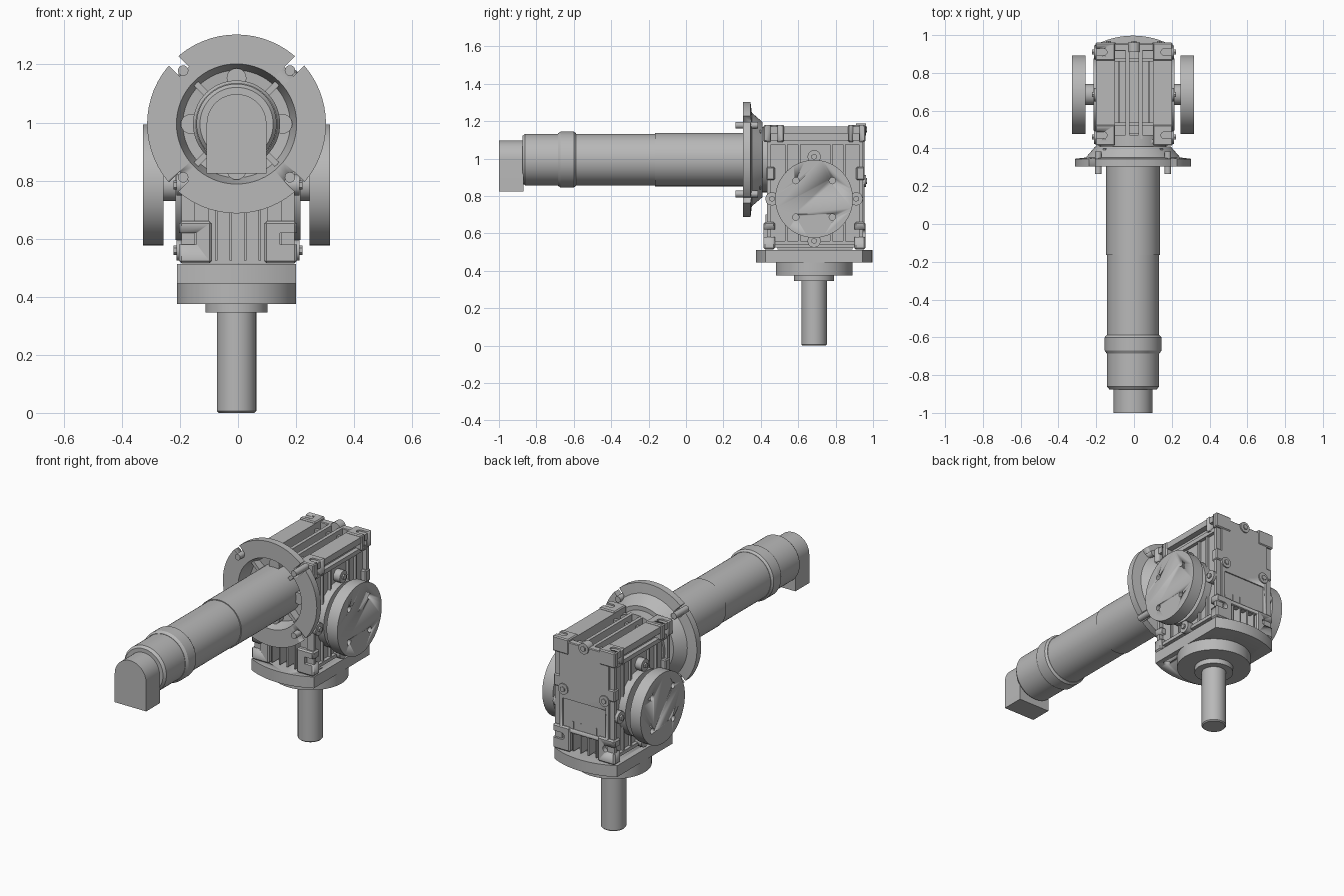
import bpy, bmesh, math
from mathutils import Vector

if "Cube" in bpy.data.objects:
    bpy.data.objects.remove(bpy.data.objects["Cube"], do_unlink=True)

grey = bpy.data.materials.new("machine grey")
grey.use_nodes = True
grey.diffuse_color = (0.48, 0.48, 0.48, 1)
grey.node_tree.nodes["Principled BSDF"].inputs["Base Color"].default_value = grey.diffuse_color

CX, CY, MZ, HZ = -0.005, 0.685, 0.995, 0.785   # output centre, motor axis, side axis


def finish(name, bm):
    bmesh.ops.recalc_face_normals(bm, faces=bm.faces)
    mesh = bpy.data.meshes.new(name)
    bm.to_mesh(mesh)
    bm.free()
    mesh.materials.append(grey)
    ob = bpy.data.objects.new(name, mesh)
    bpy.context.collection.objects.link(ob)
    bpy.ops.object.select_all(action='DESELECT')
    bpy.context.view_layer.objects.active = ob
    ob.select_set(True)
    bpy.ops.object.shade_smooth_by_angle(angle=math.radians(32))
    return ob


def box(name, xr, yr, zr, bevel=0):
    bm = bmesh.new()
    bmesh.ops.create_cube(bm, size=1)
    for v in bm.verts:
        v.co = [(r[0] + r[1]) / 2 + c * (r[1] - r[0]) for r, c in zip((xr, yr, zr), v.co)]
    if bevel:
        bmesh.ops.bevel(bm, geom=bm.edges[:], offset=bevel, segments=1, affect='EDGES')
    return finish(name, bm)


def cyl(name, r, a, b, r2=None, sides=48):
    a, b = Vector(a), Vector(b)
    bm = bmesh.new()
    bmesh.ops.create_cone(bm, cap_ends=True, segments=sides, radius1=r,
                          radius2=r if r2 is None else r2, depth=(b - a).length)
    rot = (b - a).to_track_quat('Z', 'Y')
    for v in bm.verts:
        v.co = rot @ v.co + (a + b) / 2
    return finish(name, bm)


def lathe(name, profile, steps=64):
    """Revolve closed (radius, y) profile around the motor axis."""
    bm = bmesh.new()
    rings = []
    for i in range(steps):
        t = 2 * math.pi * i / steps
        rings.append([bm.verts.new((CX + r * math.cos(t), y, MZ + r * math.sin(t))) for r, y in profile])
    n = len(profile)
    for i in range(steps):
        p, q = rings[i], rings[(i + 1) % steps]
        for j in range(n):
            bm.faces.new((p[j], p[(j + 1) % n], q[(j + 1) % n], q[j]))
    return finish(name, bm)


def prism(name, points, offset):
    bm = bmesh.new()
    face = bm.faces.new([bm.verts.new(p) for p in points])
    new = bmesh.ops.extrude_face_region(bm, geom=[face])["geom"]
    bmesh.ops.translate(bm, vec=offset, verts=[v for v in new if isinstance(v, bmesh.types.BMVert)])
    return finish(name, bm)


def cut(ob, cutters):
    for c in cutters:
        m = ob.modifiers.new("cut", 'BOOLEAN')
        m.operation, m.solver, m.object = 'DIFFERENCE', 'EXACT', c
    dg = bpy.context.evaluated_depsgraph_get()
    mesh = bpy.data.meshes.new_from_object(ob.evaluated_get(dg))
    ob.modifiers.clear()
    ob.data = mesh
    for c in cutters:
        bpy.data.objects.remove(c, do_unlink=True)


def around(r, k, start=0.0):
    """Offsets of four points on a circle."""
    t = start + k * math.pi / 2
    return r * math.cos(t), r * math.sin(t)


DIAG = math.pi / 4

# Motor tube, collar and cable box
for name, r, y0, y1 in (("motor_front_tube", .143, -.165, .42), ("motor_tube", .138, -.86, -.165),
                        ("motor_collar", .15, -.67, -.6)):
    cyl(name, r, (CX, y0, MZ), (CX, y1, MZ), sides=64)
cyl("motor_end_chamfer", .126, (CX, -.875, MZ), (CX, -.86, MZ), .138, 64)
cyl("collar_front_chamfer", .14, (CX, -.685, MZ), (CX, -.67, MZ), .15, 64)
cyl("collar_back_chamfer", .15, (CX, -.6, MZ), (CX, -.588, MZ), .14, 64)
arch = [(CX + .103 * math.cos(math.pi * i / 24), -1, MZ + .103 * math.sin(math.pi * i / 24)) for i in range(25)]
prism("cable_box", arch + [(CX - .103, -1, .825), (CX + .103, -1, .825)], (0, .13, 0))

# Motor flange: dished ring with notches, bolts, ribs and lobes
flange = lathe("motor_flange", [(.207, .305), (.308, .305), (.308, .345), (.25, .352), (.2, .41),
                                (.13, .41), (.13, .39), (.185, .385)])
notches = []
for k in range(4):
    dx, dz = around(1, k, DIAG)
    side = Vector((-dz, 0, dx)) * .023
    c = Vector((CX, .28, MZ))
    inner, outer = c + Vector((dx, 0, dz)) * .255, c + Vector((dx, 0, dz)) * .34
    notches.append(prism("notch", [inner - side, outer - side, outer + side, inner + side], (0, .1, 0)))
cut(flange, notches)
for k in range(4):
    dx, dz = around(.26, k, DIAG)
    cyl("flange_bolt", .018, (CX + dx, .265, MZ + dz), (CX + dx, .385, MZ + dz), sides=20)
    d = Vector((dx, 0, dz)).normalized()
    side = Vector((-d.z, 0, d.x)) * .01
    c = Vector((CX, .34, MZ))
    prism("dish_rib", [c + d * .14 - side, c + d * .215 - side, c + d * .215 + side, c + d * .14 + side], (0, .06, 0))
    dx, dz = around(.158, k)
    cyl("dish_lobe", .034, (CX + dx, .345, MZ + dz), (CX + dx, .4, MZ + dz), sides=24)
cyl("worm_neck", .175, (CX, .4, MZ), (CX, .47, MZ))

# Housing core and walls
box("housing_upper", (-.15, .15), (.44, .94), (.82, 1.06))
box("housing_lower", (-.13, .13), (.49, .89), (.515, .84))
for s in (-1, 1):
    def sx(a, b):
        return sorted((s * a, s * b))
    box("side_wall", sx(.1, .17), (.44, .93), (.525, 1.1))
    box("top_side_rail", sx(.1, .2), (.45, .94), (1.135, 1.172))
    box("top_rail_web", sx(.1, .165), (.45, .94), (1.05, 1.14))
    box("side_upper_rib", sx(.16, .19), (.44, .94), (1.075, 1.1))
    box("side_lower_rib", sx(.16, .19), (.44, .94), (.54, .56))
    for y in (.432, .925):
        box("side_edge_rib", sx(.15, .195), (y, y + .022), (.53, 1.16))
    for y in (.53, .6, .77, .84):
        box("side_fin", sx(.16, .185), (y, y + .012), (.54, 1.09))
    box("top_fin", sx(.025, .045), (.45, .94), (1.05, 1.165))
    box("top_outer_fin", sx(.075, .085), (.53, .87), (1.05, 1.13))
    for x in (.025, .075):
        box("end_fin", sx(x - .004, x + .004), (.425, .95), (.525, .7))

    # Slotted mounting lugs
    for y0, y1 in ((.415, .475), (.9, .96)):
        ym = (y0 + y1) / 2
        lug = box("lower_lug", sx(.09, .203), (y0, y1), (.515, .66), .008)
        cut(lug, [box("slot", sx(.145, .25), (y0 - .1, y1 + .1), (.58, .62)),
                  cyl("slot_end", .02, (s * .146, y0 - .1, .6), (s * .146, y1 + .1, .6), sides=24)])
    for y0, y1, ym in ((.415, .525, .47), (.865, .96, .91)):
        lug = box("upper_lug", sx(.1, .205), (y0, y1), (1.09, 1.18), .006)
        cut(lug, [box("slot", sx(.16, .25), (ym - .018, ym + .018), (1, 1.3)),
                  cyl("slot_end", .018, (s * .161, ym, 1), (s * .161, ym, 1.3), sides=24)])
    for y0, y1 in ((.43, .475), (.91, .955)):
        box("middle_lug", sx(.15, .2), (y0, y1), (.885, .955), .006)

    # Side hub, its bolt lugs, stub and drilled cover disc
    cyl("side_hub", .19, (s * .14, CY, HZ), (s * .215, CY, HZ), sides=64)
    cyl("side_stub", .055, (s * .2, CY, HZ), (s * .26, CY, HZ))
    disc = cyl("side_cover_disc", .208, (CX + s * .252, CY, HZ), (CX + s * .322, CY, HZ), sides=80)
    holes = []
    for k in range(4):
        dy, dz = around(.225, k)
        cyl("hub_lug", .036, (s * .15, CY + dy, HZ + dz), (s * .212, CY + dy, HZ + dz), sides=12)
        cyl("hub_bolt", .016, (s * .2, CY + dy, HZ + dz), (s * .222, CY + dy, HZ + dz), sides=6)
        dy, dz = around(.138, k, DIAG)
        holes.append(cyl("hole", .017, (s * .28, CY + dy, HZ + dz), (s * .4, CY + dy, HZ + dz), sides=20))
    cut(disc, holes)

# Top crossbars tying the rails together
for y in (.43, .52, .86, .93):
    box("top_crossbar", (-.11, .11), (y, y + .018), (1.05, 1.14))
box("top_centre_web", (-.03, .03), (.48, .91), (1.05, 1.1))

# Back plate with worm cap, bolts and recessed name panel
plate = box("back_plate", (-.165, .165), (.915, .955), (.63, 1.165), .004)
cut(plate, [cyl("groove", .152, (0, .945, MZ), (0, 1, MZ), sides=64),
            box("panel", (-.14, .14), (.948, 1), (.655, .825))])
cyl("worm_cap", .143, (0, .93, MZ), (0, .955, MZ), sides=64)
for x, z in ((-.135, .88), (.135, .88), (0, 1.155)):
    cyl("cap_bolt_boss", .032, (x, .91, z), (x, .962, z), sides=24)
    cyl("cap_bolt", .016, (x, .95, z), (x, .968, z), sides=6)

# Output flange with bowed ends and drilled corners
R, half = .43, math.asin(.205 / .43)
outline = []
for s in (1, -1):
    for i in range(17):
        t = half * (1 - i / 8)
        outline.append((CX + s * R * math.sin(t), CY + s * (.312 - R + R * math.cos(t)), .445))
base = prism("output_flange", outline, (0, 0, .067))
cut(base, [cyl("hole", .02, (CX + x, CY + y, .4), (CX + x, CY + y, .6), sides=20)
           for x in (-.155, .155) for y in (-.22, .22)])

# Output hub, collar and shaft
for name, r, z0, z1 in (("output_hub", .205, .375, .45), ("output_collar", .107, .345, .38),
                        ("output_shaft", .068, .006, .35)):
    cyl(name, r, (CX, CY, z0), (CX, CY, z1), sides=64)
cyl("shaft_tip", .062, (CX, CY, 0), (CX, CY, .006), .068, 64)
